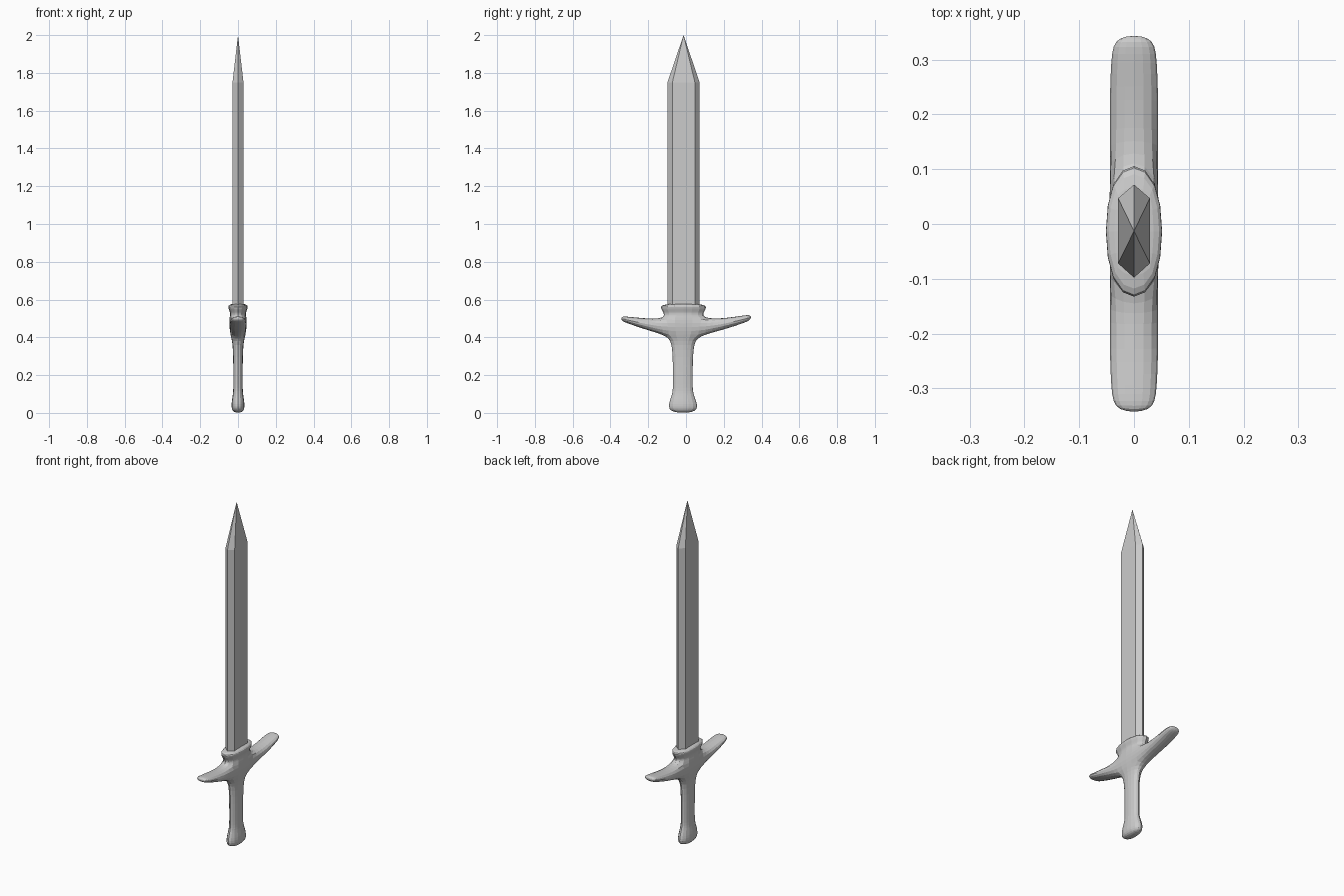
import bpy, bmesh

if "Cube" in bpy.data.objects:
    bpy.data.objects.remove(bpy.data.objects["Cube"])


def finish(bm, name):
    bmesh.ops.recalc_face_normals(bm, faces=bm.faces)
    mesh = bpy.data.meshes.new(name)
    bm.to_mesh(mesh)
    bm.free()
    obj = bpy.data.objects.new(name, mesh)
    bpy.context.collection.objects.link(obj)
    return obj


def bridge(bm, a, b, skip=()):
    n = len(a)
    for i in range(n):
        if i not in skip:
            bm.faces.new((a[i], a[(i + 1) % n], b[(i + 1) % n], b[i]))


# Blade: six-sided bar with a pointed tip
bm = bmesh.new()
section = [(0, -0.098), (0.029, -0.072), (0.029, 0.047),
           (0, 0.072), (-0.029, 0.047), (-0.029, -0.072)]
low = [bm.verts.new((x, y, 0.55)) for x, y in section]
high = [bm.verts.new((x, y, 1.75)) for x, y in section]
tip = bm.verts.new((0, -0.013, 2.0))
bm.faces.new(low)
bridge(bm, low, high)
for i in range(6):
    bm.faces.new((high[i], high[(i + 1) % 6], tip))
finish(bm, "blade")

# Hilt cage: (z, y min, y max, half width) rings for pommel, grip and collar
rings = [(-0.003, -0.092, 0.062, 0.034), (0.045, -0.102, 0.070, 0.040),
         (0.105, -0.074, 0.040, 0.027), (0.15, -0.074, 0.040, 0.027),
         (0.36, -0.074, 0.040, 0.027), (0.405, -0.100, 0.070, 0.042),
         (0.503, -0.125, 0.102, 0.050), (0.528, -0.125, 0.098, 0.043),
         (0.552, -0.145, 0.118, 0.056), (0.581, -0.147, 0.120, 0.060)]
GUARD = 5  # the segment whose two ends carry the guard arms
bm = bmesh.new()
loops = [[bm.verts.new(p) for p in ((-w, y0, z), (w, y0, z), (w, y1, z), (-w, y1, z))]
         for z, y0, y1, w in rings]
bm.faces.new(loops[0])
bm.faces.new(loops[-1])
for i in range(len(loops) - 1):
    bridge(bm, loops[i], loops[i + 1], skip=(0, 2) if i == GUARD else ())

# Guard arms: (distance, z low, z high, half width) grown out of the hilt
arms = {-1: [(0.20, 0.434, 0.501, 0.049), (0.305, 0.471, 0.511, 0.046),
             (0.346, 0.487, 0.513, 0.038)],
        1: [(0.20, 0.438, 0.502, 0.049), (0.305, 0.474, 0.518, 0.046),
            (0.347, 0.492, 0.522, 0.038)]}
for side, steps in arms.items():
    i, j = (0, 1) if side < 0 else (3, 2)
    lo, hi = loops[GUARD], loops[GUARD + 1]
    prev = [lo[i], lo[j], hi[j], hi[i]]
    for d, z0, z1, w in steps:
        ring = [bm.verts.new(p) for p in ((-w, side * d, z0), (w, side * d, z0),
                                          (w, side * d, z1), (-w, side * d, z1))]
        bridge(bm, prev, ring)
        prev = ring
    bm.faces.new(prev)

# Subdivide the cage into the rounded hilt
hilt = finish(bm, "hilt")
sub = hilt.modifiers.new("round", 'SUBSURF')
sub.levels = sub.render_levels = 2
